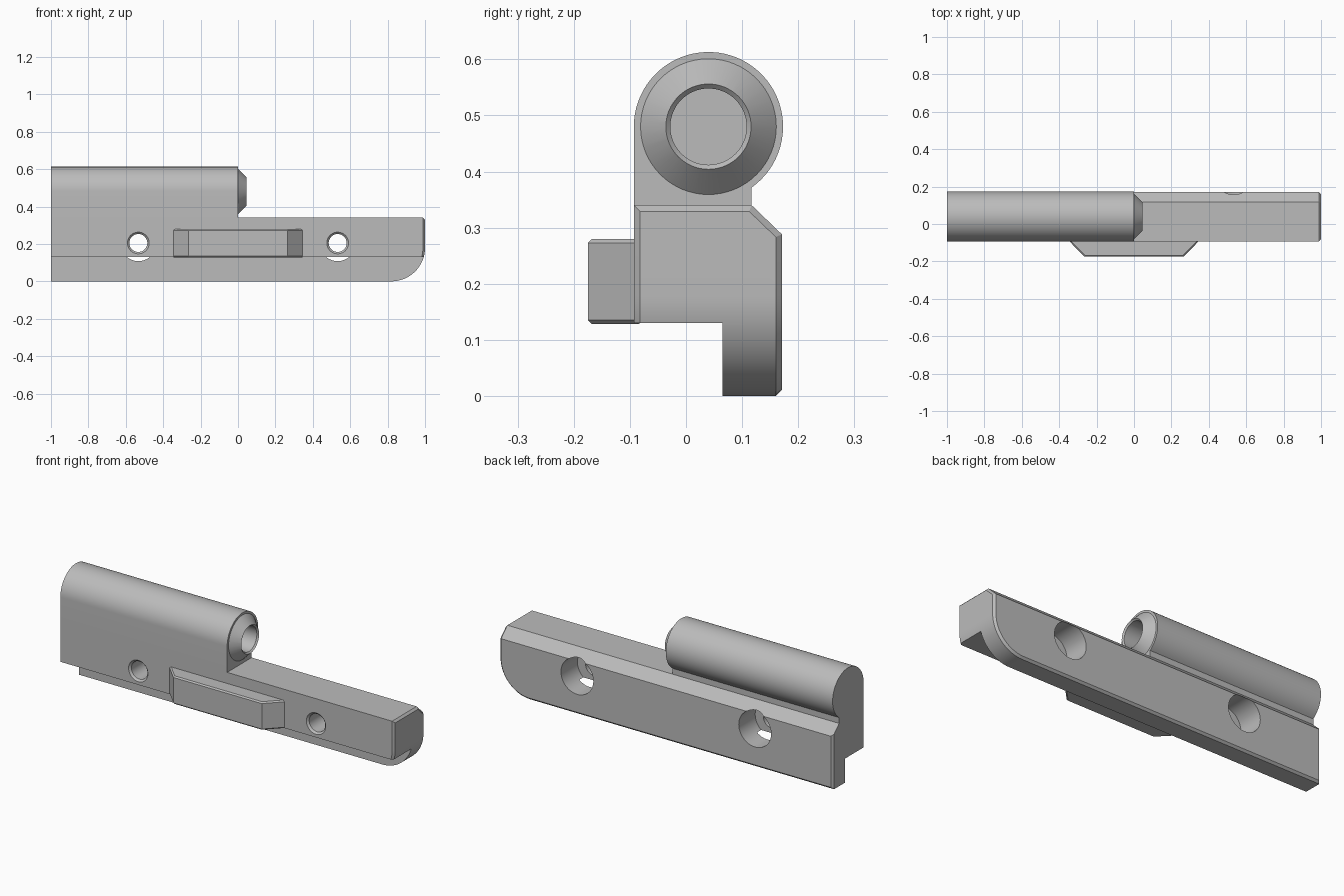
import bpy, bmesh, math
from mathutils import Vector

cube = bpy.data.objects.get("Cube")
if cube:
    bpy.data.objects.remove(cube, do_unlink=True)

grey = bpy.data.materials.new("plain_grey")
grey.use_nodes = True
grey.diffuse_color = (0.5, 0.5, 0.5, 1)
grey.node_tree.nodes["Principled BSDF"].inputs["Base Color"].default_value = (0.5, 0.5, 0.5, 1)


def finish(bm, name):
    bmesh.ops.recalc_face_normals(bm, faces=bm.faces)
    mesh = bpy.data.meshes.new(name)
    bm.to_mesh(mesh)
    bm.free()
    mesh.materials.append(grey)
    ob = bpy.data.objects.new(name, mesh)
    bpy.context.collection.objects.link(ob)
    return ob


def loft(name, rings):
    """Skin a list of equal-length closed rings and cap both ends."""
    bm = bmesh.new()
    rows = [[bm.verts.new(p) for p in ring] for ring in rings]
    n = len(rows[0])
    for a, b in zip(rows, rows[1:]):
        for i in range(n):
            bm.faces.new((a[i], a[(i + 1) % n], b[(i + 1) % n], b[i]))
    bm.faces.new(rows[0])
    bm.faces.new(rows[-1])
    return finish(bm, name)


def prism(name, profile, start, end, place):
    return loft(name, [[place(u, v, w) for u, v in profile] for w in (start, end)])


def arc(cu, cv, r, a0, a1, n):
    angles = [math.radians(a0 + (a1 - a0) * i / n) for i in range(n + 1)]
    return [(cu + r * math.cos(a), cv + r * math.sin(a)) for a in angles]


def lathe(name, cu, cv, stations, place, n=64):
    """Round part: stations are (position on the axis, radius)."""
    return loft(name, [[place(u, v, w) for u, v in arc(cu, cv, r, 0, 360, n)[:-1]]
                       for w, r in stations])


def boolean(target, tool, operation):
    tool.hide_render = True
    mod = target.modifiers.new(operation.lower(), 'BOOLEAN')
    mod.operation, mod.object, mod.solver = operation, tool, 'EXACT'
    activate(target)
    bpy.ops.object.modifier_apply(modifier=mod.name)
    bpy.data.objects.remove(tool, do_unlink=True)


def activate(ob):
    bpy.ops.object.select_all(action='DESELECT')
    bpy.context.view_layer.objects.active = ob
    ob.select_set(True)


def chamfer(ob, rule, width):
    bm = bmesh.new()
    bm.from_mesh(ob.data)
    edges = [e for e in bm.edges if len(e.link_faces) == 2
             and e.calc_face_angle(0) > math.radians(30) and rule(e)]
    bmesh.ops.bevel(bm, geom=edges, offset=width, segments=1, affect='EDGES', clamp_overlap=True)
    bm.to_mesh(ob.data)
    bm.free()


along_x = lambda u, v, w: Vector((w, u, v))   # profile in y, z
along_y = lambda u, v, w: Vector((u, w, v))   # profile in x, z
along_z = lambda u, v, w: Vector((u, v, w))   # profile in x, y

FRONT, BACK, LIP, STEP, SHOULDER, TOP = -0.093, 0.171, 0.065, 0.13, 0.288, 0.34

# Leaf body: stepped section, with one rounded lower corner
leaf = prism("hinge_leaf", [(FRONT, STEP), (LIP, STEP), (LIP, -0.1), (BACK, -0.1),
                            (BACK, SHOULDER), (0.117, TOP), (FRONT, TOP)], -1.1, 1.1, along_x)
outline = [(-1, 0)] + arc(0.82, 0.18, 0.18, -90, 0, 20) + [(1, 1), (-1, 1)]
boolean(leaf, prism("outline_mask", outline, -1, 1, along_y), 'INTERSECT')


def leaf_edges(e):
    a, b = (v.co for v in e.verts)
    on_back = min(a.y, b.y) > BACK - 0.001
    on_shoulder = on_back and min(a.z, b.z) > SHOULDER - 0.001
    on_end = any(f.normal.x > 0.3 for f in e.link_faces) and max(a.z, b.z) > STEP + 0.002
    return (on_back and not on_shoulder) or on_end


chamfer(leaf, leaf_edges, 0.011)

# Barrel with its web down to the leaf
CY, CZ, R = 0.04, 0.48, 0.133
barrel = [(FRONT, 0.3), (0.117, 0.3)] + arc(CY, CZ, R, -54.6, 180, 48)
boolean(leaf, prism("barrel", barrel, -1, 0, along_x), 'UNION')

# Conical nose and blind pin bore
boolean(leaf, lathe("nose", CY, CZ, [(-0.05, 0.121), (0, 0.121), (0.045, 0.076)], along_x), 'UNION')
boolean(leaf, lathe("pin_bore", CY, CZ, [(-0.8, 0.068), (0.037, 0.068), (0.053, 0.084)],
                    along_x), 'DIFFERENCE')

# Screw holes: counterbored from the back, lightly chamfered in front
for x in (-0.533, 0.533):
    boolean(leaf, lathe("screw_hole", x, 0.205,
                        [(FRONT - 0.01, 0.068), (FRONT + 0.01, 0.048), (0.03, 0.048),
                         (0.0301, 0.097), (BACK + 0.05, 0.097)], along_y), 'DIFFERENCE')

# Locating tab on the front
tab = prism("locating_tab", [(-0.345, FRONT), (-0.265, -0.175), (0.265, -0.175), (0.345, FRONT),
                             (0.345, FRONT + 0.01), (-0.345, FRONT + 0.01)], 0.128, 0.28, along_z)
chamfer(tab, lambda e: abs(e.verts[0].co.z - e.verts[1].co.z) < 0.001
        and min(v.co.y for v in e.verts) < FRONT - 0.01, 0.011)

for ob in (leaf, tab):
    activate(ob)
    bpy.ops.object.shade_smooth_by_angle(angle=math.radians(25))
